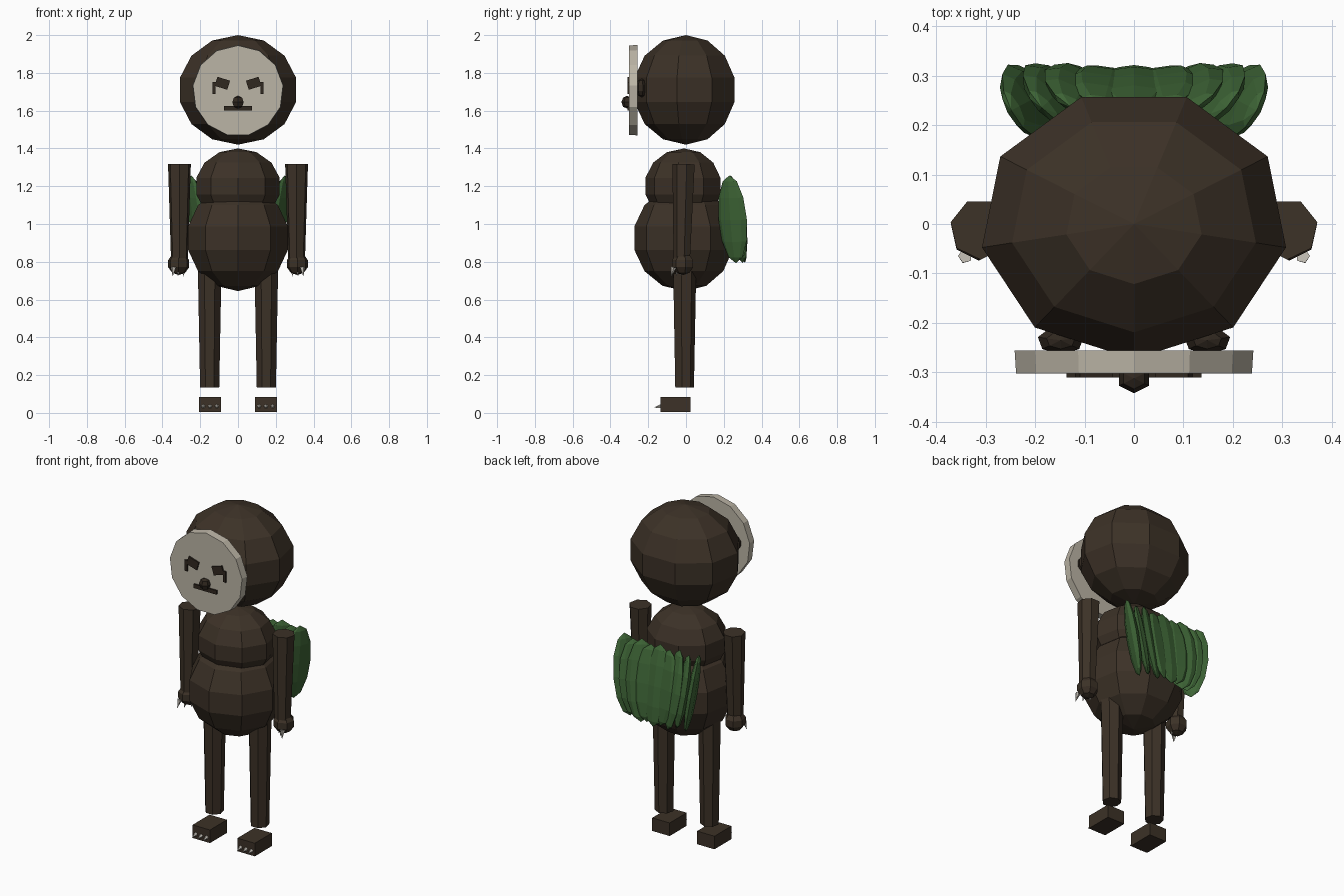
import bpy, bmesh, math
from mathutils import Matrix, Vector, Euler

cube = bpy.data.objects.get("Cube")
if cube:
    bpy.data.objects.remove(cube, do_unlink=True)


def material(name, color):
    m = bpy.data.materials.new(name)
    m.use_nodes = True
    m.diffuse_color = (*color, 1)
    m.node_tree.nodes["Principled BSDF"].inputs["Base Color"].default_value = (*color, 1)
    return m


fur = material("dark_brown_fur", (0.045, 0.031, 0.020))
dark = material("near_black_brown", (0.030, 0.021, 0.014))
cream = material("cream_face", (0.50, 0.46, 0.38))
claw_mat = material("pale_claw", (0.50, 0.47, 0.42))
green = material("leaf_green", (0.048, 0.130, 0.037))


def finish(name, bm, mat):
    mesh = bpy.data.meshes.new(name)
    bm.to_mesh(mesh)
    bm.free()
    mesh.materials.append(mat)
    ob = bpy.data.objects.new(name, mesh)
    bpy.context.collection.objects.link(ob)
    return ob


def ball(name, mat, center, radii, segments=9, rings=7, rot=(0, 0, 0), spin=math.pi):
    """Faceted ellipsoid; spin turns its seam before it is scaled."""
    bm = bmesh.new()
    matrix = (Matrix.Translation(center) @ Euler(rot).to_matrix().to_4x4()
              @ Matrix.Diagonal((*radii, 1)) @ Matrix.Rotation(spin, 4, "Z"))
    bmesh.ops.create_uvsphere(bm, u_segments=segments, v_segments=rings, radius=1, matrix=matrix)
    return finish(name, bm, mat)


def rod(name, mat, start, end, r_start, r_end, sides=7):
    """Tapered rod between two points."""
    bm = bmesh.new()
    start, end = Vector(start), Vector(end)
    axis = end - start
    matrix = (Matrix.Translation((start + end) / 2)
              @ axis.to_track_quat("Z", "Y").to_matrix().to_4x4())
    bmesh.ops.create_cone(bm, cap_ends=True, segments=sides, radius1=r_start,
                          radius2=r_end, depth=axis.length, matrix=matrix)
    return finish(name, bm, mat)


def box(name, mat, center, size, rot=(0, 0, 0)):
    bm = bmesh.new()
    matrix = (Matrix.Translation(center) @ Euler(rot).to_matrix().to_4x4()
              @ Matrix.Diagonal((*size, 1)))
    bmesh.ops.create_cube(bm, size=1, matrix=matrix)
    return finish(name, bm, mat)


# Head and torso
ball("head", fur, (0, 0, 1.71), (0.32, 0.28, 0.29))
ball("chest", fur, (0, -0.01, 1.20), (0.23, 0.21, 0.20))
ball("belly", fur, (0, -0.005, 0.925), (0.275, 0.275, 0.28))

# Face plate with nose and mouth
rod("face_plate", cream, (0, -0.256, 1.705), (0, -0.302, 1.705), 0.243, 0.240, 13)
ball("nose", dark, (0, -0.312, 1.645), (0.035, 0.03, 0.034), 6, 4)
box("mouth", dark, (0, -0.306, 1.612), (0.15, 0.009, 0.024))

# Paired parts
for side, s in (("left", 1), ("right", -1)):
    # Eye patches, streaks and bumps behind the plate
    box(side + "_eye_patch", dark, (s * 0.083, -0.306, 1.745),
        (0.07, 0.009, 0.05), (0, -s * 0.3, 0))
    box(side + "_eye_streak", dark, (s * 0.127, -0.306, 1.72), (0.018, 0.009, 0.065))
    ball(side + "_cheek_bump", dark, (s * 0.148, -0.235, 1.72), (0.05, 0.03, 0.05), 7, 5)

    # Arms, hands and hanging claws
    rod(side + "_arm", fur, (s * 0.31, -0.01, 1.317), (s * 0.31, -0.02, 0.82), 0.062, 0.046)
    ball(side + "_hand", fur, (s * 0.314, -0.015, 0.79), (0.06, 0.062, 0.06), 7, 5)
    for i in range(3):
        x, y = 0.285 + 0.028 * i, -0.015 - 0.025 * i
        rod(f"{side}_hand_claw_{i + 1}", claw_mat, (s * x, y, 0.77),
            (s * (x + 0.005), y - 0.014, 0.722), 0.015, 0.0, 5)

    # Legs, feet and toe claws
    rod(side + "_leg", fur, (s * 0.15, -0.01, 0.76), (s * 0.15, -0.01, 0.135), 0.064, 0.052)
    box(side + "_foot", fur, (s * 0.148, -0.055, 0.045), (0.115, 0.16, 0.078))
    for i in range(3):
        x = 0.148 + 0.036 * (i - 1)
        rod(f"{side}_toe_claw_{i + 1}", claw_mat, (s * x, -0.13, 0.035),
            (s * x, -0.17, 0.028), 0.013, 0.0, 5)

# Fan of overlapping leaves on the back
LEAVES = 9
for i in range(LEAVES):
    t = 2 * i / (LEAVES - 1) - 1
    ball(f"back_leaf_{i + 1}", green,
         (0.215 * t, 0.275 - 0.028 * t * t, 1.025),
         (0.085, 0.028, 0.235 - 0.015 * (i % 2)), 8, 6,
         rot=(0.16, 0, t * math.radians(62)), spin=0)
